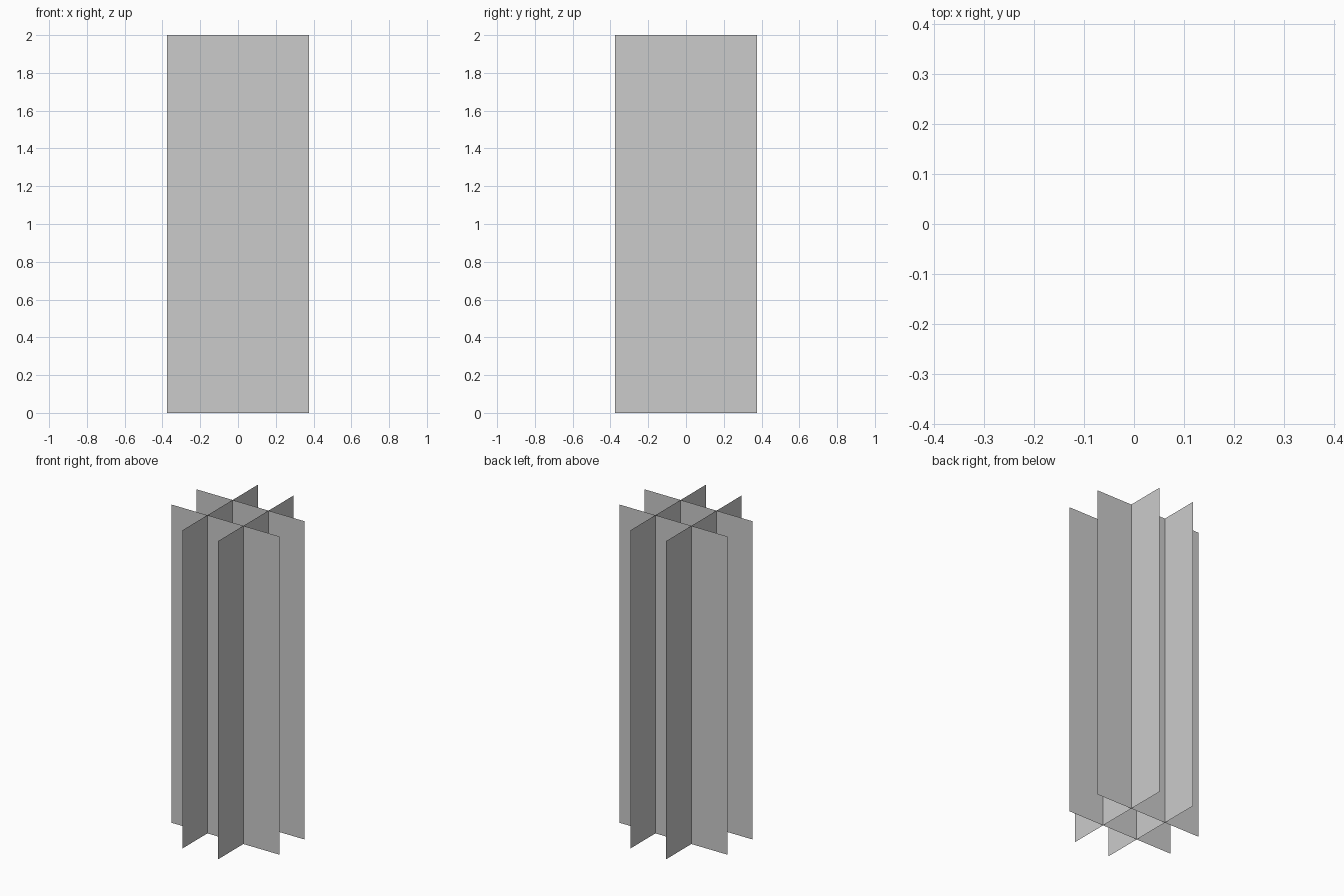
import bpy
from math import radians

if "Cube" in bpy.data.objects:
    bpy.data.objects.remove(bpy.data.objects["Cube"])

WIDTH, HEIGHT, OFFSET = 0.75, 2.0, 0.125


def panel(name, x, y, turn):
    """Upright flat sheet standing on the ground, turned about z."""
    h = WIDTH / 2
    mesh = bpy.data.meshes.new(name)
    mesh.from_pydata([(-h, 0, 0), (h, 0, 0), (h, 0, HEIGHT), (-h, 0, HEIGHT)],
                     [], [(0, 1, 2, 3)])
    obj = bpy.data.objects.new(name, mesh)
    obj.location = (x, y, 0)
    obj.rotation_euler.z = radians(turn)
    bpy.context.collection.objects.link(obj)


# Two pairs of parallel sheets crossing in a grid, each facing outwards
panel("front_panel", 0, -OFFSET, 0)
panel("back_panel", 0, OFFSET, 180)
panel("right_panel", OFFSET, 0, 90)
panel("left_panel", -OFFSET, 0, -90)
